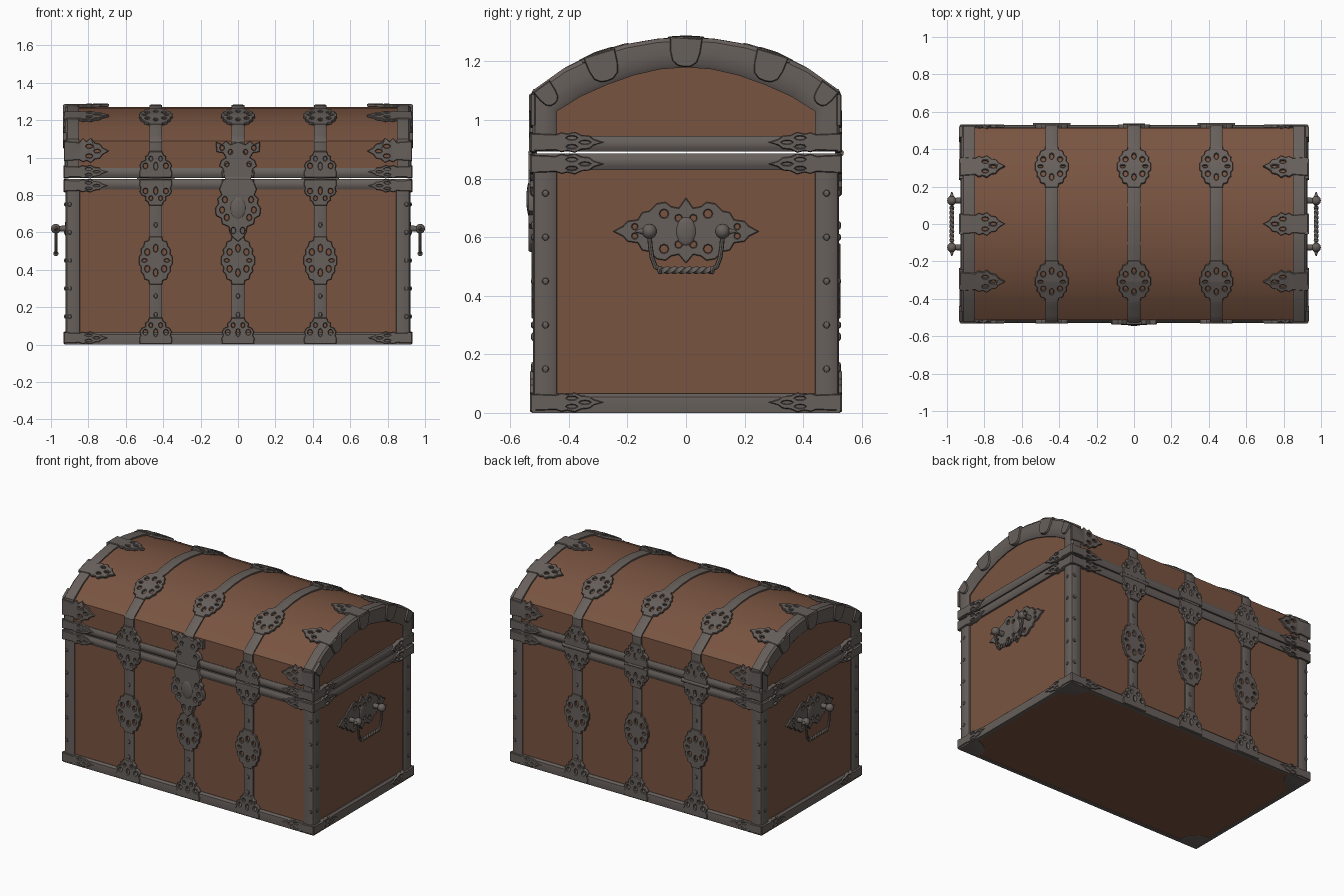
import bpy, bmesh, math
from mathutils import Vector, Matrix

if "Cube" in bpy.data.objects:
    bpy.data.objects.remove(bpy.data.objects["Cube"])

def material(name, col):
    m = bpy.data.materials.new(name)
    m.diffuse_color = (*col, 1)
    m.use_nodes = True
    m.node_tree.nodes["Principled BSDF"].inputs["Base Color"].default_value = m.diffuse_color
    return m

WOOD = material("brown wood", (0.19, 0.088, 0.052))
METAL = material("dark iron", (0.135, 0.115, 0.105))
parts = {}

def part(name, mat=METAL):
    if name not in parts:
        parts[name] = (bmesh.new(), mat)
    return parts[name][0]

def loft(bm, sections, closed=False):
    """Bridge equal loops of points; cap the ends unless closed."""
    rows = [[bm.verts.new(p) for p in s] for s in sections]
    n = len(rows[0])
    for i in range(len(rows) if closed else len(rows) - 1):
        a, b = rows[i], rows[(i + 1) % len(rows)]
        for j in range(n):
            bm.faces.new((a[j], a[(j + 1) % n], b[(j + 1) % n], b[j]))
    if not closed:
        bm.faces.new(rows[0])
        bm.faces.new(rows[-1])

def ball(bm, c, scale, seg=12):
    m = Matrix.Translation(c) @ Matrix.Diagonal((*scale, 1))
    bmesh.ops.create_uvsphere(bm, u_segments=seg, v_segments=seg // 2 + 1, radius=1, matrix=m)

def rod(bm, a, b, r1, r2, seg=12):
    a, b = Vector(a), Vector(b)
    m = Matrix.Translation((a + b) / 2) @ (b - a).to_track_quat('Z', 'Y').to_matrix().to_4x4()
    bmesh.ops.create_cone(bm, cap_ends=True, segments=seg, radius1=r1, radius2=r2,
                          depth=(b - a).length, matrix=m)

def sym(half):
    return half + [(-u, v) for u, v in reversed(half) if u > 1e-6]

def frame(o, U, V, N):
    o, U, V, N = map(Vector, (o, U, V, N))
    return lambda u, v, h: o + U * u + V * v + N * h

def plate(bm, outline, holes, t, mapping):
    """Pierced, bevelled plate of thickness t, laid on a surface by mapping(u, v, h)."""
    cu = bpy.data.curves.new("tmp", 'CURVE')
    cu.dimensions, cu.fill_mode = '2D', 'BOTH'
    cu.extrude, cu.bevel_depth, cu.bevel_resolution, cu.offset = 0.005, 0.003, 0, -0.003
    loops = [outline]
    for u, v, ru, rv in holes:
        loops.append([(u + ru * math.cos(k * math.pi / 4), v + rv * math.sin(k * math.pi / 4)) for k in range(8)])
    for lp in loops:
        sp = cu.splines.new('POLY')
        sp.points.add(len(lp) - 1)
        for p, (u, v) in zip(sp.points, lp):
            p.co = (u, v, 0, 1)
        sp.use_cyclic_u = True
    ob = bpy.data.objects.new("tmp", cu)
    bpy.context.collection.objects.link(ob)
    me = bpy.data.meshes.new_from_object(ob.evaluated_get(bpy.context.evaluated_depsgraph_get()))
    zmax = max(v.co.z for v in me.vertices)
    for v in me.vertices:
        v.co = mapping(v.co.x, v.co.y, (v.co.z / zmax + 1) / 2 * t)
    bm.from_mesh(me)
    bpy.data.objects.remove(ob)
    bpy.data.curves.remove(cu)
    bpy.data.meshes.remove(me)

# ---- lid profile, from the side: (y, z)
OUT = [(.525, .935), (.525, 1.10), (.42, 1.175), (.31, 1.228), (.21, 1.258), (.10, 1.277), (0, 1.283)]
INN = [(.44, .935), (.44, 1.03), (.36, 1.08), (.27, 1.12), (.18, 1.152), (.09, 1.173), (0, 1.18)]
full = lambda h: [(-y, z) for y, z in h] + [p for p in reversed(h[:-1])]
WD = [(y * .978, z - .012) for y, z in OUT]
WD[0] = (WD[0][0], .892)

def arc(s, h):
    """Point on the lid's wood at arc length s from the ridge, raised by h."""
    pts, rest = list(reversed(WD)), abs(s)
    for i in range(len(pts) - 1):
        a, b = Vector(pts[i]), Vector(pts[i + 1])
        d = (b - a).length
        if rest <= d or i == len(pts) - 2:
            t = (b - a) / d
            p = a + t * rest + Vector((-t.y, t.x)) * h
            return (p.x if s >= 0 else -p.x), p.y
        rest -= d

front = lambda x, z, sy, up=1: frame((x, sy * .51, z), (1, 0, 0), (0, 0, up), (0, sy, 0))
side = lambda y, z, sx: frame((sx * .905, y, z), (0, 1, 0), (0, 0, 1), (sx, 0, 0))

# ---- wooden body and lid
bmesh.ops.create_cube(part("body_wood", WOOD), size=1,
                      matrix=Matrix.Translation((0, 0, .444)) @ Matrix.Diagonal((1.81, 1.02, .88, 1)))
loft(part("lid_wood", WOOD), [[(x, y, z) for y, z in full(WD)] for x in (-.905, .905)])

# ---- horizontal rims
def ring(name, prof):
    loft(part(name), [[(sx * (.925 - d), sy * (.525 - d), z) for d, z in prof]
                      for sx, sy in ((1, 1), (-1, 1), (-1, -1), (1, -1))], True)

def rim_profile(z0, z1, depth):
    h = z1 - z0
    return [(depth, z0), (.008, z0), (.001, z0 + .25 * h), (-.003, z0 + .5 * h),
            (.001, z0 + .75 * h), (.008, z1), (depth, z1)]

ring("base_rim", [(.025, 0), (0, 0), (-.003, .03), (0, .055), (.012, .066), (.025, .066)])
ring("body_top_rim", rim_profile(.83, .885, .06))
ring("lid_bottom_rim", rim_profile(.892, .945, .06))

# ---- corner posts with rivets
POST = [(.845, .505), (.847, .517), (.865, .522), (.895, .523), (.915, .517), (.922, .505),
        (.923, .48), (.921, .455), (.914, .442), (.9, .44), (.89, .49)]
for sx in (-1, 1):
    for sy in (-1, 1):
        loft(part("corner_posts"), [[(sx * x, sy * y, z) for x, y in POST] for z in (.05, .84)])
        for z in (.15, .3, .45, .6, .75):
            ball(part("post_rivets"), (sx * .9, sy * .522, z), (.012, .008, .012), 8)
            ball(part("post_rivets"), (sx * .922, sy * .48, z), (.008, .012, .012), 8)

# ---- arched lid end rims
for sx in (-1, 1):
    secs = []
    for o, i in zip(full(OUT), full(INN)):
        mix = lambda x, t: (sx * x, o[0] + (i[0] - o[0]) * t, o[1] + (i[1] - o[1]) * t)
        secs.append([mix(.85, .2), mix(.85, .03), mix(.865, 0), mix(.912, 0), mix(.924, .12),
                     mix(.927, .5), mix(.922, .85), mix(.912, 1), mix(.895, 1), mix(.895, .2)])
    loft(part("lid_end_rims"), secs)

# ---- ornament outlines (half, pointing along +v)
LEAF = [(.85, 0), (.75, .34), (.95, .42), (.82, .5), (1, .6), (.7, .69), (.62, .8), (.3, .86), (0, 1)]
def leaf(bm, w, L, t, mapping):
    plate(bm, sym([(u * w, v * L) for u, v in LEAF]),
          [(a * .42 * w, .56 * L, .16 * w, .07 * L) for a in (-1, 1)] + [(0, .74 * L, .14 * w, .07 * L)], t, mapping)

Q = [(.034, -.128), (.038, -.108), (.06, -.1), (.066, -.075), (.08, -.06), (.078, -.035), (.09, -.02)]
MEDAL = sym(Q + [(u, -v) for u, v in reversed(Q)])
MEDAL_HOLES = [(a * .045, b * .045, .013, .017) for a in (-1, 1) for b in (-1, 1)] + \
              [(0, .065, .011, .02), (0, -.065, .011, .02), (.06, 0, .013, .008), (-.06, 0, .013, .008)]
END = sym([(.085, 0), (.088, .03), (.08, .045), (.086, .065), (.074, .085), (.055, .092),
           (.056, .112), (.042, .12), (.034, .14)])
END_HOLES = [(a * .055, .062, .012, .014) for a in (-1, 1)] + [(a * .026, .1, .009, .012) for a in (-1, 1)] + \
            [(0, .06, .01, .02)]

# ---- straps
def strap(bm, mapping, v0, v1, n):
    sec = [(-.034, -.004), (-.034, .009), (-.024, .013), (.024, .013), (.034, .009), (.034, -.004)]
    loft(bm, [[mapping(u, v0 + (v1 - v0) * k / n, h) for u, h in sec] for k in range(n + 1)])

for x in (-.44, 0, .44):
    for sy in (-1, 1):
        body, lid = part("body_straps"), part("lid_straps")
        strap(body, front(x, 0, sy), .12, .34, 1)
        strap(body, front(x, 0, sy), .56, .77, 1)
        strap(lid, lambda u, v, h: Vector((x + u, *arc(v, h))), sy * .4, sy * .76, 18)
        plate(part("body_medallions"), MEDAL, MEDAL_HOLES, .018, front(x, .45, sy))
        plate(part("lid_medallions"), MEDAL, MEDAL_HOLES, .016,
              lambda u, v, h: Vector((x + u, *arc(sy * .31 + v * .9, h))))
        plate(part("strap_end_plates"), END, END_HOLES, .023, front(x, .004, sy))
        plate(part("strap_end_plates"), END, END_HOLES, .023, front(x, .883, sy, -1))
        plate(part("strap_end_plates"), END, END_HOLES, .023, front(x, .894, sy))
        for z in (.16, .26, .64):
            ball(part("strap_rivets"), (x, sy * .523, z), (.011, .007, .014), 8)
    strap(part("lid_straps"), lambda u, v, h: Vector((x + u, *arc(v, h))), -.22, .22, 14)

# ---- hinges at the back
for x in (-.44, .44):
    rod(part("hinges"), (x - .1, .526, .888), (x + .1, .526, .888), .013, .013)
rod(part("hinges"), (-.06, .526, .888), (.06, .526, .888), .01, .01)

# ---- lock and hasp at the front
LOCK = sym([(0, .55), (.03, .575), (.045, .6), (.05, .63), (.085, .645), (.09, .675), (.118, .69), (.122, .73),
            (.105, .755), (.11, .78), (.088, .8), (.1, .83), (.08, .883)])
HASP = sym([(.075, .894), (.08, .94), (.1, .955), (.09, .985), (.065, 1.0), (.08, 1.025), (.115, 1.03),
            (.118, 1.085), (.085, 1.07), (.065, 1.09), (.04, 1.07), (0, 1.085)])
plate(part("lock_plate"), LOCK, [(a * u, v, .012, .016) for a in (-1, 1)
      for u, v in ((.085, .72), (.06, .68), (.07, .775), (.025, .61))], .028, front(0, 0, -1))
plate(part("hasp"), HASP, [(a * u, v, .011, .013) for a in (-1, 1)
      for u, v in ((.085, 1.052), (.04, 1.03), (.06, .965))], .026, front(0, 0, -1))
ball(part("lock_boss"), (0, -.535, .73), (.042, .01, .06), 16)
rod(part("hasp"), (-.07, -.526, .888), (.07, -.526, .888), .013, .013)

# ---- leaf plates on the corners, and clips over the lid end rims
for sx in (-1, 1):
    for sy in (-1, 1):
        for z, w in ((.036, .034), (.85, .036), (.924, .036)):
            leaf(part("corner_leaves"), w, .235, .022,
                 frame((sx * .93, sy * .51, z), (0, 0, 1), (-sx, 0, 0), (0, sy, 0)))
            leaf(part("corner_leaves"), w, .25, .027,
                 frame((sx * .905, sy * .53, z), (0, 0, 1), (0, -sy, 0), (sx, 0, 0)))
        # bottom corner plates
        quarter = [(0, 0)] + [(.15 * math.cos(k * math.pi / 12), .15 * math.sin(k * math.pi / 12)) for k in range(7)]
        plate(part("bottom_corner_plates"), quarter, [], .006,
              frame((sx * .922, sy * .522, .006), (-sx, 0, 0), (0, -sy, 0), (0, 0, -1)))
    for s in (-.61, -.31, 0, .31, .61):
        leaf(part("lid_leaves"), .062, .24, .018,
             lambda u, v, h: Vector((sx * (.93 - v), *arc(s + u, h))))
    for s, w, L in ((-.525, .035, .075), (-.3, .056, .1), (0, .056, .1), (.3, .056, .1), (.525, .035, .075)):
        o, n = Vector(arc(s, .01)), Vector(arc(s, 1.01))
        n -= o
        plate(part("lid_clips"), sym([(w, 0), (w * .92, L * .5), (w * .75, L * .82), (w * .4, L * .97), (0, L)]),
              [], .03, frame((sx * .905, *o), (0, n.y, -n.x), (0, -n.x, -n.y), (sx, 0, 0)))

# ---- side handles
H = [(0, -.11), (.025, -.08), (.05, -.085), (.07, -.1), (.1, -.095), (.125, -.07), (.15, -.065), (.165, -.04),
     (.2, -.035), (.215, -.018), (.25, 0)]
H_OUT = sym(H + [(u, -v) for u, v in reversed(H[1:-1])] + [(0, .115)])
H_HOLES = [(a * u, b * v, r, r) for a in (-1, 1) for b in (-1, 1)
           for u, v, r in ((.025, .045, .011), (.075, .06, .014), (.175, .016, .009))]
for sx in (-1, 1):
    plate(part("handle_plates"), H_OUT, H_HOLES, .014, side(0, .62, sx))
    ball(part("handle_plates"), (sx * .917, 0, .62), (.01, .035, .05))
    bail = part("handles")
    for sy in (-1, 1):
        rod(bail, (sx * .9, sy * .125, .62), (sx * .975, sy * .125, .62), .018, .014)
        ball(bail, (sx * .974, sy * .125, .62), (.026, .026, .026))
        rod(bail, (sx * .974, sy * .14, .62), (sx * .974, sy * .172, .62), .014, .003)
        path = [(.125, .61), (.122, .57), (.116, .53), (.105, .5), (.085, .487)]
        for (y0, z0), (y1, z1) in zip(path, path[1:]):
            rod(bail, (sx * .974, sy * y0, z0), (sx * .974, sy * y1, z1), .008, .008, 8)
            ball(bail, (sx * .974, sy * y1, z1), (.0085,) * 3, 8)
        ball(bail, (sx * .974, sy * .09, .487), (.014, .008, .014))
    # twisted grip
    loft(bail, [[(sx * .974 + .013 * math.cos(a), -.088 + .176 * k / 32, .487 + .013 * math.sin(a))
                 for a in (k * .35 + q * math.pi / 2 for q in range(4))] for k in range(33)])

# ---- turn every part into an object
for name, (bm, mat) in parts.items():
    bmesh.ops.remove_doubles(bm, verts=bm.verts, dist=1e-5)
    bmesh.ops.recalc_face_normals(bm, faces=bm.faces)
    me = bpy.data.meshes.new(name)
    bm.to_mesh(me)
    bm.free()
    me.materials.clear()
    me.materials.append(mat)
    for p in me.polygons:
        p.material_index = 0
    ob = bpy.data.objects.new(name, me)
    bpy.context.collection.objects.link(ob)
    bpy.ops.object.select_all(action='DESELECT')
    ob.select_set(True)
    bpy.context.view_layer.objects.active = ob
    bpy.ops.object.shade_smooth_by_angle(angle=math.radians(35))
